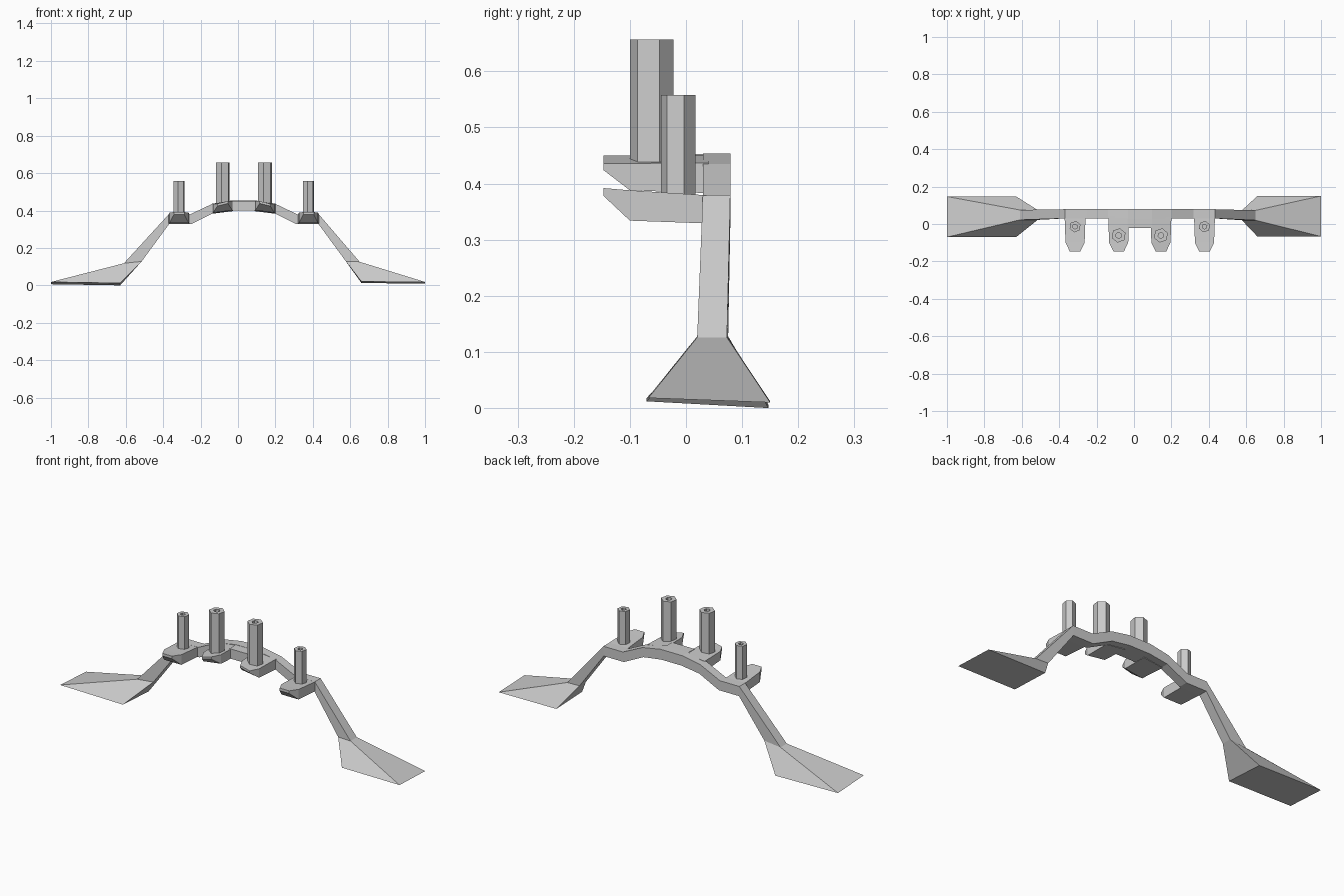
import bpy, bmesh
from math import sin, cos, radians

if "Cube" in bpy.data.objects:
    bpy.data.objects.remove(bpy.data.objects["Cube"])

CX = 0.031  # centre line of the arch and its posts


def make(name, bm):
    bmesh.ops.recalc_face_normals(bm, faces=bm.faces)
    me = bpy.data.meshes.new(name)
    bm.to_mesh(me)
    bm.free()
    ob = bpy.data.objects.new(name, me)
    bpy.context.collection.objects.link(ob)
    return ob


def loft(name, rings, close=False):
    """Skin a list of equal-length point rings; cap ends, or join last to first."""
    bm = bmesh.new()
    vs = [[bm.verts.new(p) for p in r] for r in rings]
    n = len(vs[0])
    pairs = list(zip(vs, vs[1:]))
    if not close:
        bm.faces.new(vs[0])
        bm.faces.new(vs[-1])
    for a, b in pairs:
        for i in range(n):
            j = (i + 1) % n
            bm.faces.new((a[i], a[j], b[j], b[i]))
    return make(name, bm)


# Arch with legs and splayed feet: outer x,z / inner x,z / front y / back y / front-to-back drop
sections = [
    (-1.0, .018, -.63, .012, -.07, .147, .008),
    (-.61, .118, -.515, .128, .022, .075, 0),
    (-.37, .38, -.368, .328, .03, .079, 0),
    (CX - .286, .38, CX - .28, .328, .03, .079, 0),
    (CX - .17, .435, CX - .165, .385, .03, .079, 0),
    (CX - .064, .454, CX - .06, .40, .03, .079, 0),
    (CX + .064, .454, CX + .06, .40, .03, .079, 0),
    (CX + .17, .435, CX + .165, .385, .03, .079, 0),
    (CX + .286, .38, CX + .28, .328, .03, .079, 0),
    (.432, .38, .43, .328, .03, .079, 0),
    (.65, .126, .577, .128, .02, .073, 0),
    (1.0, .018, .66, .02, -.067, .15, .008),
]
sections[0] = sections[0][:6] + (.012,)
loft("arch_with_feet", [
    [(xo, yf, zo), (xo, yb, zo - d), (xi, yb, zi - d), (xi, yf, zi)]
    for xo, zo, xi, zi, yf, yb, d in sections])

# Web joining the two middle pads
loft("centre_web", [
    [(x, -.022, .40), (x, -.022, .452), (x, .04, .453), (x, .04, .40)]
    for x in (CX - .066, CX + .066)])


# Tapered support pads
def pad(name, x, rows, tilt):
    loft(name, [
        [(x - w, y, zt - tilt), (x + w, y, zt + tilt),
         (x + w, y, zb + tilt), (x - w, y, zb - tilt)]
        for y, w, zt, zb in rows])


# Hexagonal post with a hole in its top
def post(name, x, y, r, hole, z0, z1):
    def ring(rad, z):
        return [(x + rad * cos(radians(20 + 60 * k)),
                 y + rad * sin(radians(20 + 60 * k)), z) for k in range(6)]
    loft(name, [ring(r, z0), ring(r, z1), ring(hole, z1), ring(hole, z1 - .04)])


outer_rows = [(.04, .056, .379, .329), (-.10, .051, .388, .334), (-.147, .028, .392, .378)]
inner_rows = [(.04, .056, .444, .390), (-.10, .051, .443, .395), (-.147, .028, .443, .431)]
for side, s in (("left", -1), ("right", 1)):
    pad(f"outer_pad_{side}", CX + s * .346, outer_rows, 0)
    pad(f"inner_pad_{side}", CX + s * .113, inner_rows, -s * .007)
    post(f"outer_post_{side}", CX + s * .346, -.014, .031, .013, .36, .558)
    post(f"inner_post_{side}", CX + s * .113, -.061, .039, .016, .42, .657)
